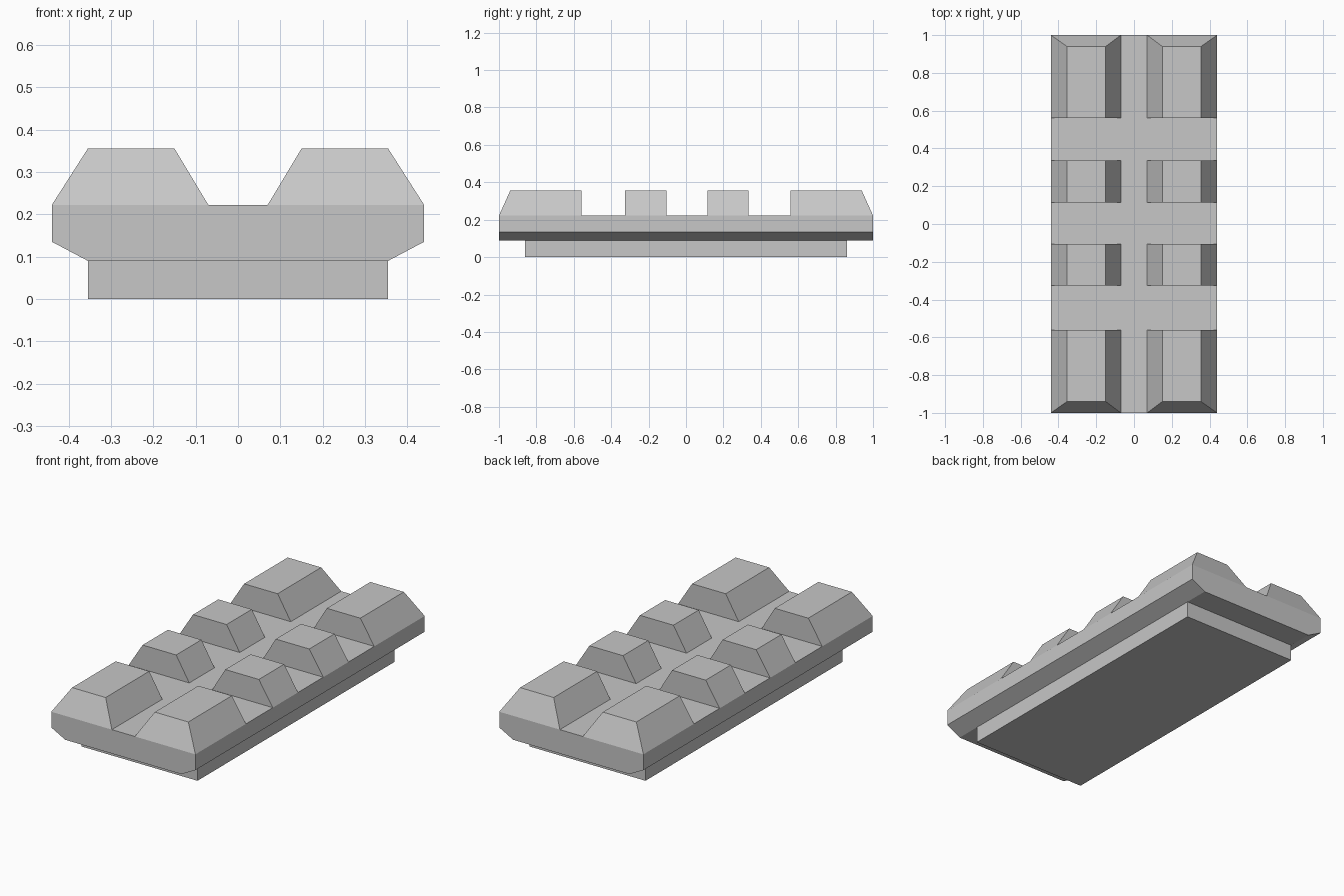
import bpy
import bmesh

cube = bpy.data.objects.get("Cube")
if cube:
    bpy.data.objects.remove(cube, do_unlink=True)

grey = bpy.data.materials.new("mid_grey")
grey.use_nodes = True
colour = (0.57, 0.57, 0.57, 1)
grey.diffuse_color = colour
grey.node_tree.nodes["Principled BSDF"].inputs["Base Color"].default_value = colour

FLOOR, TOP = 0.222, 0.355


def loft(name, lower, upper, open_start=False):
    """Join two matching outlines into a flat-faced solid."""
    bm = bmesh.new()
    a = [bm.verts.new(p) for p in lower]
    b = [bm.verts.new(p) for p in upper]
    if not open_start:
        bm.faces.new(a)
    bm.faces.new(b)
    n = len(a)
    for i in range(n):
        j = (i + 1) % n
        bm.faces.new((a[i], a[j], b[j], b[i]))
    bmesh.ops.recalc_face_normals(bm, faces=bm.faces)
    mesh = bpy.data.meshes.new(name)
    bm.to_mesh(mesh)
    bm.free()
    mesh.materials.append(grey)
    obj = bpy.data.objects.new(name, mesh)
    bpy.context.collection.objects.link(obj)
    return obj


def rect(x0, x1, y0, y1, z):
    return [(x0, y0, z), (x1, y0, z), (x1, y1, z), (x0, y1, z)]


# Narrow foot under the rail
loft("foot", rect(-0.355, 0.355, -0.86, 0.86, 0), rect(-0.355, 0.355, -0.86, 0.86, 0.09))

# Long slab with chamfered lower edges
half = [(0.355, 0.09), (0.44, 0.135), (0.44, FLOOR)]
outline = half + [(-x, z) for x, z in reversed(half)]
loft("slab", [(x, -1, z) for x, z in outline], [(x, 1, z) for x, z in outline])

# Raised teeth in four rows: bottom start, bottom end, top start, top end along y
rows = {
    "front": (-1, -0.56, -0.94, -0.56),
    "front_middle": (-0.325, -0.105, -0.325, -0.105),
    "back_middle": (0.115, 0.335, 0.115, 0.335),
    "back": (0.56, 1, 0.56, 0.94),
}
for row, (y0, y1, t0, t1) in rows.items():
    for side, s in (("left", 1), ("right", -1)):
        loft(f"{row}_{side}_tooth",
             rect(0.07 * s, 0.44 * s, y0, y1, FLOOR),
             rect(0.15 * s, 0.355 * s, t0, t1, TOP), open_start=True)
